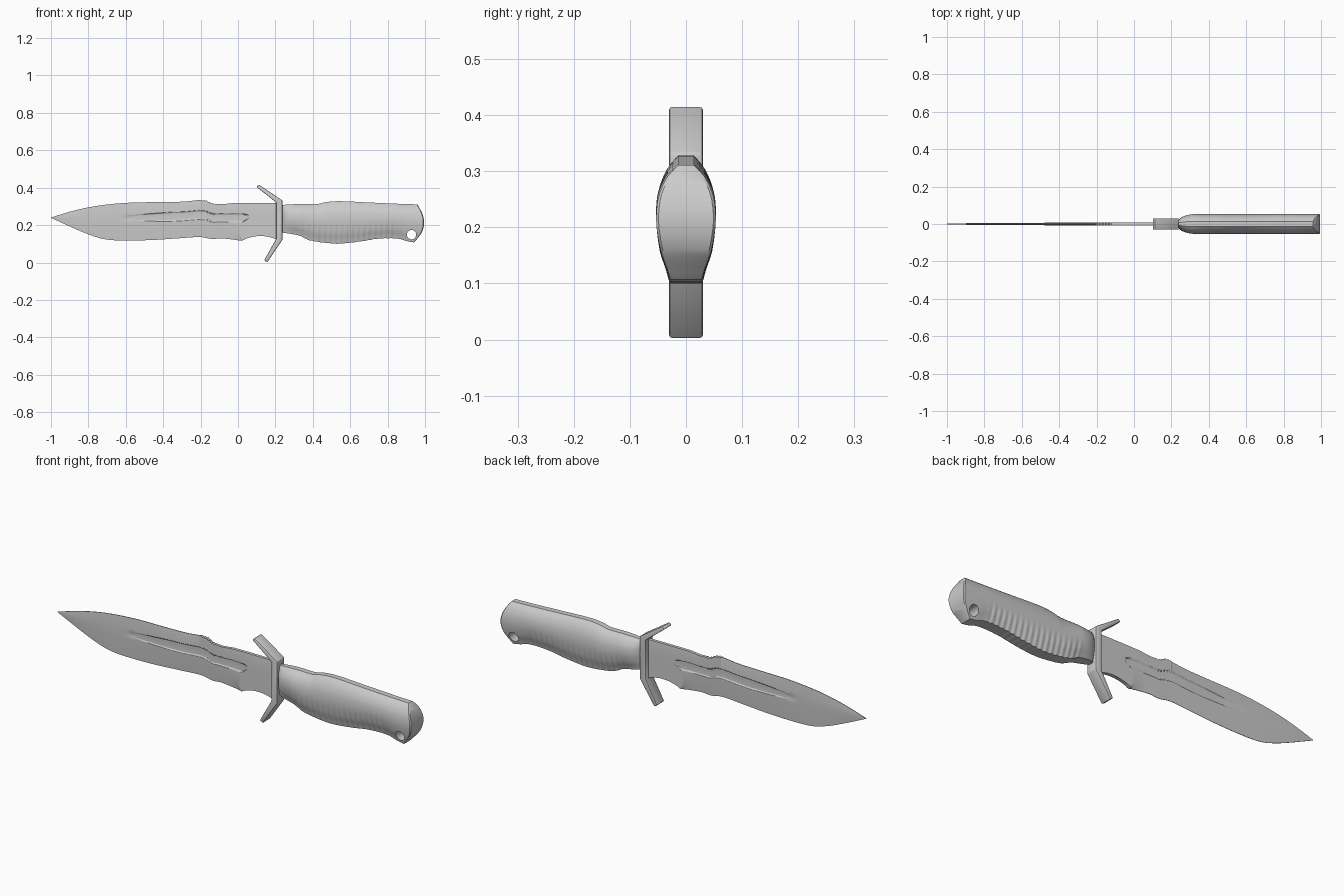
import bpy, math

if "Cube" in bpy.data.objects:
    bpy.data.objects.remove(bpy.data.objects["Cube"])


def curve(pts, x):
    """Smooth value at x through (x, value) points."""
    if x <= pts[0][0]:
        return pts[0][1]
    for i in range(len(pts) - 1):
        (x0, a), (x1, b) = pts[i], pts[i + 1]
        if x <= x1:
            def slope(k):
                if k == 0 or k == len(pts) - 1:
                    return (b - a) / (x1 - x0)
                return (pts[k + 1][1] - pts[k - 1][1]) / (pts[k + 1][0] - pts[k - 1][0])
            d = x1 - x0
            t = (x - x0) / d
            return ((2*t**3 - 3*t**2 + 1) * a + (t**3 - 2*t**2 + t) * d * slope(i)
                    + (3*t**2 - 2*t**3) * b + (t**3 - t**2) * d * slope(i + 1))
    return pts[-1][1]


def clamp(t):
    return max(0.0, min(1.0, t))


def finish(obj, angle):
    bpy.ops.object.select_all(action='DESELECT')
    bpy.context.view_layer.objects.active = obj
    obj.select_set(True)
    for m in list(obj.modifiers):
        bpy.ops.object.modifier_apply(modifier=m.name)
    bpy.ops.object.shade_smooth_by_angle(angle=math.radians(angle))


def make(name, verts, faces):
    me = bpy.data.meshes.new(name)
    me.from_pydata(verts, [], faces)
    obj = bpy.data.objects.new(name, me)
    bpy.context.collection.objects.link(obj)
    return obj


def loft(name, halves):
    """Skin half sections [(x, half_width, z)...] mirrored across y = 0."""
    n = 2 * len(halves[0])
    verts, faces = [], []
    for h in halves:
        verts += [(x, -y, z) for x, y, z in h] + [(x, y, z) for x, y, z in reversed(h)]
    for s in range(len(halves) - 1):
        for i in range(n):
            j = (i + 1) % n
            faces.append((s*n + i, s*n + j, s*n + n + j, s*n + n + i))
    last = (len(halves) - 1) * n
    for i in range(n // 2 - 1):
        q = (i, n - 1 - i, n - 2 - i, i + 1)
        faces.append(q)
        faces.append(tuple(last + k for k in reversed(q)))
    return make(name, verts, faces)


# Blade: edge bevel, fuller, swedge and serrated spine
top = [(-1, .241), (-.875, .278), (-.74, .305), (-.58, .32), (-.42, .323), (-.286, .326),
       (-.2, .335), (-.17, .334), (-.14, .319), (-.09, .312), (-.02, .318), (.22, .318)]
bottom = [(-1, .239), (-.875, .182), (-.79, .147), (-.715, .125), (-.63, .118), (-.47, .12),
          (-.31, .13), (-.2, .136), (-.14, .126), (-.09, .129), (-.02, .122), (.02, .117),
          (.05, .13), (.105, .141), (.16, .138), (.22, .12)]
thick = [(-1, .001), (-.9, .004), (-.6, .006), (-.2, .008), (.22, .009)]
sections = []
for k in range(153):
    x = -1 + k * .008
    lo, hi = curve(bottom, x), curve(top, x)
    if -.2 < x < -.12 and k % 2:
        hi -= .006
    h, th = hi - lo, curve(thick, x)
    bevel = .47 - .44 * clamp((x + .045) / .07)
    swedge = .74 + .23 * clamp((x + .19) / .13)
    edge = .001 if x < .022 else th
    spine = .0015 if x < -.2 else th * .9
    width = .125 * clamp((x + .66) / .3) ** .5
    if x > 0:
        width *= math.sqrt(max(0, 1 - (x / .06) ** 2))
    width = max(width, .02)
    depth = .005 * clamp((x + .62) / .15) if x < .056 else 0
    c = .6
    rows = [(0, edge), (bevel, th), (c - width, th), (c - width * .75, th - depth * .8),
            (c, th - depth), (c + width * .75, th - depth * .8), (c + width, th),
            (swedge, th), (1, spine)]
    rows[1] = (min(bevel, c - width - .005), th)
    sections.append([(x, y, lo + v * h) for v, y in rows])
finish(loft("blade", sections), 20)

# Guard: plate with two swept prongs
side = [(.098, .405), (.203, .322), (.203, .125), (.14, .012), (.156, .001),
        (.238, .122), (.238, .332), (.111, .416)]
m = len(side)
gv = [(x, -.03, z) for x, z in side] + [(x, .03, z) for x, z in side]
gf = [(i, (i + 1) % m, m + (i + 1) % m, m + i) for i in range(m)]
for q in ((0, 1, 6, 7), (1, 2, 5, 6), (2, 3, 4, 5)):
    gf += [tuple(reversed(q)), tuple(m + i for i in q)]
guard = make("guard", gv, gf)
bev = guard.modifiers.new("Bevel", 'BEVEL')
bev.width, bev.segments = .005, 2
finish(guard, 30)

# Handle: lens section, ribbed finger swell, curved butt
top = [(.235, .308), (.33, .313), (.425, .313), (.47, .323), (.54, .328), (.7, .321),
       (.86, .314), (.955, .311)]
bottom = [(.235, .16), (.285, .153), (.33, .143), (.38, .12), (.46, .106), (.54, .101),
          (.65, .112), (.73, .125), (.81, .13), (.86, .127), (.9, .115), (.945, .107)]
lens = [(0, .028), (.1, .034), (.25, .045), (.5, .053), (.7, .05), (.82, .042),
        (.92, .03), (1, .014)]
butt = [(0, .94), (.25, .977), (.5, .99), (.75, .982), (1, .957)]
levels = [i / 20 for i in range(21)]
sections = []
for k in range(117):
    x = .235 + k * .006
    lo, hi = curve(bottom, x), curve(top, x)
    nose = .2 + .8 * math.sqrt(1 - (1 - clamp((x - .235) / .1)) ** 2)
    rib = .0018 * math.sin(x * math.tau / .03) if .33 < x < .84 else 0
    sections.append([(x, curve(lens, v) * nose + rib * clamp((.5 - v) * 4),
                      lo + v * (hi - lo) + rib * .6 * clamp((.2 - v) * 5)) for v in levels])
lo, hi = .107, .311
for out, s in ((0, 1), (.005, .92)):
    mid = (lo + hi) / 2
    sections.append([(curve(butt, v) + out, curve(lens, v) * s,
                      mid + (v - .5) * (hi - lo) * (.96 if out else 1)) for v in levels])
handle = loft("handle", sections)

# Lanyard hole through the butt
bpy.ops.mesh.primitive_cylinder_add(vertices=32, radius=.025, depth=.3,
                                    location=(.928, 0, .149), rotation=(math.pi / 2, 0, 0))
cutter = bpy.context.object
cutter.name = "lanyard_hole_cutter"
cutter.hide_render = True
cut = handle.modifiers.new("Hole", 'BOOLEAN')
cut.operation, cut.object, cut.solver = 'DIFFERENCE', cutter, 'EXACT'
finish(handle, 30)
bpy.data.objects.remove(cutter)
